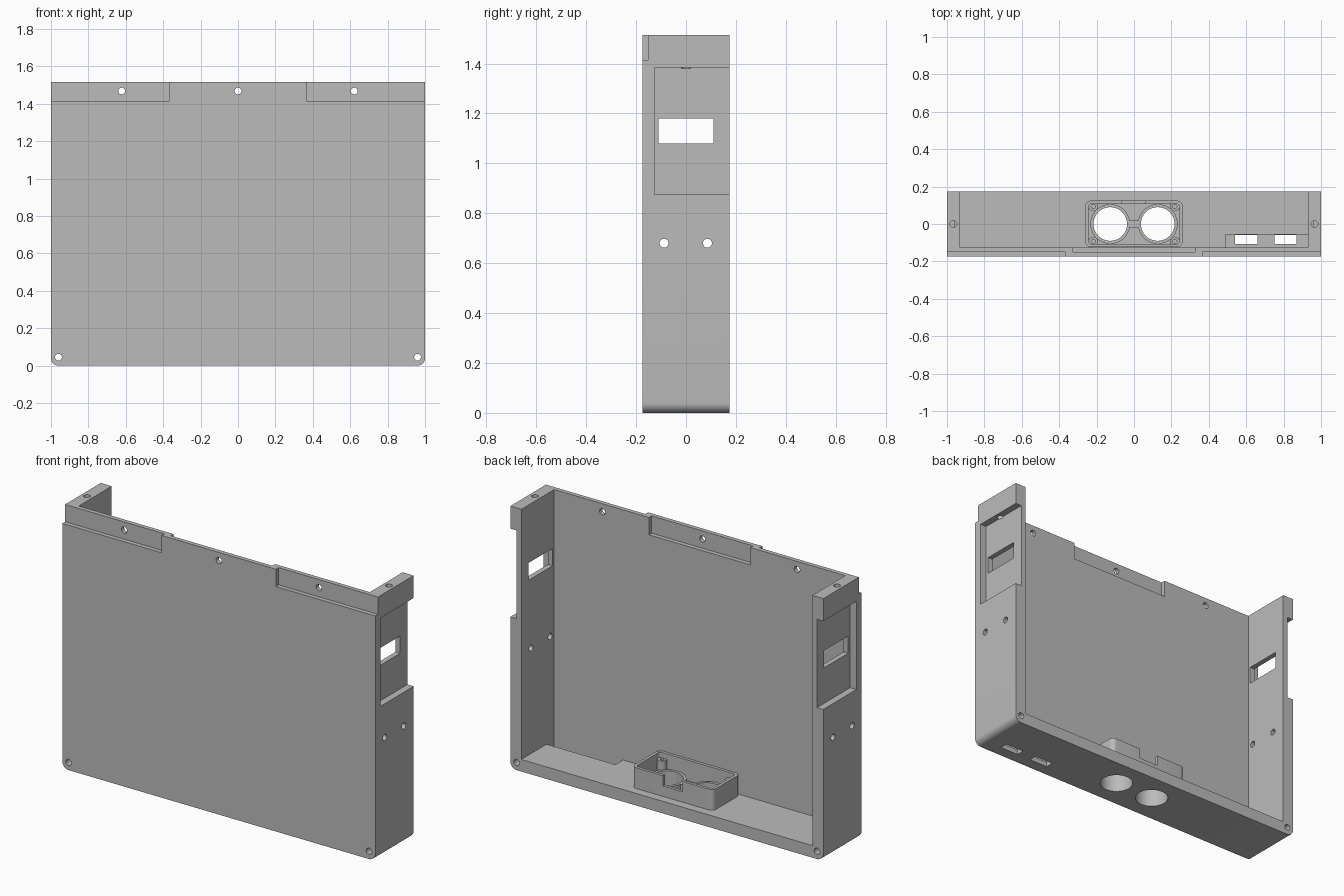
import bpy, bmesh, math
from mathutils import Vector, Matrix

cube = bpy.data.objects.get("Cube")
if cube:
    bpy.data.objects.remove(cube, do_unlink=True)

grey = bpy.data.materials.new("plain_grey")
grey.use_nodes = True
colour = (0.5, 0.5, 0.5, 1)
grey.diffuse_color = colour
grey.node_tree.nodes["Principled BSDF"].inputs["Base Color"].default_value = colour


def finish(name, bm):
    bmesh.ops.recalc_face_normals(bm, faces=bm.faces)
    mesh = bpy.data.meshes.new(name)
    bm.to_mesh(mesh)
    bm.free()
    mesh.materials.append(grey)
    ob = bpy.data.objects.new(name, mesh)
    bpy.context.scene.collection.objects.link(ob)
    return ob


def box(name, x, y, z):
    bm = bmesh.new()
    size = Vector((x[1] - x[0], y[1] - y[0], z[1] - z[0]))
    mid = Vector((sum(x), sum(y), sum(z))) / 2
    bmesh.ops.create_cube(bm, size=1, matrix=Matrix.Translation(mid) @ Matrix.Diagonal(size.to_4d()))
    return finish(name, bm)


def rod(name, centre, radius, length, axis="Z", sides=32):
    turn = {"X": Matrix.Rotation(math.pi / 2, 4, "Y"),
            "Y": Matrix.Rotation(math.pi / 2, 4, "X"), "Z": Matrix()}[axis]
    bm = bmesh.new()
    bmesh.ops.create_cone(bm, cap_ends=True, segments=sides, radius1=radius, radius2=radius,
                          depth=length, matrix=Matrix.Translation(centre) @ turn)
    return finish(name, bm)


def round_edges(ob, radius, test):
    # Round the straight edges chosen by a test on their midpoint and direction
    bm = bmesh.new()
    bm.from_mesh(ob.data)
    edges = [e for e in bm.edges
             if test((e.verts[0].co + e.verts[1].co) / 2, e.verts[0].co - e.verts[1].co)]
    bmesh.ops.bevel(bm, geom=edges, offset=radius, segments=8, profile=0.5, affect="EDGES")
    bm.to_mesh(ob.data)
    bm.free()


def cut(target, cutters):
    for c in cutters:
        c.hide_render = True
        mod = target.modifiers.new("cut", "BOOLEAN")
        mod.operation = "DIFFERENCE"
        mod.solver = "EXACT"
        mod.object = c
    graph = bpy.context.evaluated_depsgraph_get()
    graph.update()
    mesh = bpy.data.meshes.new_from_object(target.evaluated_get(graph))
    target.modifiers.clear()
    target.data = mesh
    for c in cutters:
        bpy.data.objects.remove(c, do_unlink=True)


def upright(mid, d):
    return abs(d.z) > 0.01


# Tray body: block with rounded lower corners
body = box("tray_body", (-1, 1), (-0.175, 0.175), (0, 1.515))
round_edges(body, 0.04, lambda m, d: abs(d.y) > 0.1 and m.z < 0.1)

# Main cavity, open at the back and top
cuts = [box("cavity", (-0.93, 0.93), (-0.125, 0.5), (0.07, 2))]

# Half-lap joint along the top of the front panel
cuts.append(box("inner_lap", (-0.325, 0.325), (-0.15, 0), (1.415, 1.6)))
for s in (-1, 1):
    cuts.append(box("outer_lap", sorted((s * 0.365, s * 1.1)), (-0.3, -0.15), (1.415, 1.6)))

    # Side wall recess, window and screw holes
    cuts.append(box("side_recess", sorted((s * 0.96, s * 1.1)), (-0.127, 0.3), (0.875, 1.385)))
    cuts.append(box("side_window", sorted((s * 0.9, s * 1.1)), (-0.11, 0.11), (1.08, 1.18)))
    for y in (-0.088, 0.086):
        cuts.append(rod("side_hole", (s * 0.965, y, 0.68), 0.018, 0.2, "X"))
    cuts.append(rod("top_hole", (s * 0.965, 0, 1.49), 0.018, 0.22))

    # Long holes through the lower corners
    cuts.append(rod("corner_hole", (s * 0.96, 0, 0.045), 0.018, 0.6, "Y"))

# Panel screw holes
for x in (-0.622, 0, 0.622):
    cuts.append(rod("panel_hole", (x, -0.15, 1.468), 0.018, 0.2, "Y"))

# Port slots in the floor with their pocket
cuts.append(box("port_pocket", (0.49, 0.93), (-0.125, -0.055), (0.03, 0.2)))
for x in (0.6, 0.81):
    cuts.append(box("port_slot", (x - 0.06, x + 0.06), (-0.108, -0.06), (-0.1, 0.1)))

# Round openings in the floor
for x in (-0.127, 0.127):
    cuts.append(rod("round_opening", (x, 0, 0), 0.09, 0.4, sides=48))
cut(body, cuts)

# Housing wall around the round openings, notched at the back
housing = box("housing_wall", (-0.26, 0.26), (-0.124, 0.125), (0.07, 0.19))
round_edges(housing, 0.03, upright)
hollow = box("housing_hollow", (-0.243, 0.243), (-0.107, 0.108), (0, 0.3))
round_edges(hollow, 0.015, upright)
notch = box("housing_notch", (-0.065, 0.06), (0.09, 0.2), (0.13, 0.3))
cut(housing, [hollow, notch])
parts = [body, housing]

# Raised collars, the rib between them, and corner screw posts
for s in (-1, 1):
    side = "left" if s > 0 else "right"
    collar = rod(side + "_collar", (s * 0.127, 0, 0.09), 0.106, 0.04, sides=48)
    cut(collar, [rod("collar_bore", (s * 0.127, 0, 0.09), 0.09, 0.2, sides=48)])
    parts.append(collar)
    for t in (-1, 1):
        post = rod(side + ("_back" if t > 0 else "_front") + "_post",
                   (s * 0.218, t * 0.094, 0.115), 0.026, 0.09)
        cut(post, [rod("post_bore", (s * 0.218, t * 0.094, 0.15), 0.011, 0.13)])
        parts.append(post)
parts.append(box("collar_rib", (-0.028, 0.028), (-0.018, 0.018), (0.07, 0.11)))

# Smooth the round surfaces and keep the edges sharp
bpy.ops.object.select_all(action="DESELECT")
for ob in parts:
    ob.select_set(True)
bpy.context.view_layer.objects.active = body
bpy.ops.object.shade_smooth_by_angle(angle=math.radians(30))
